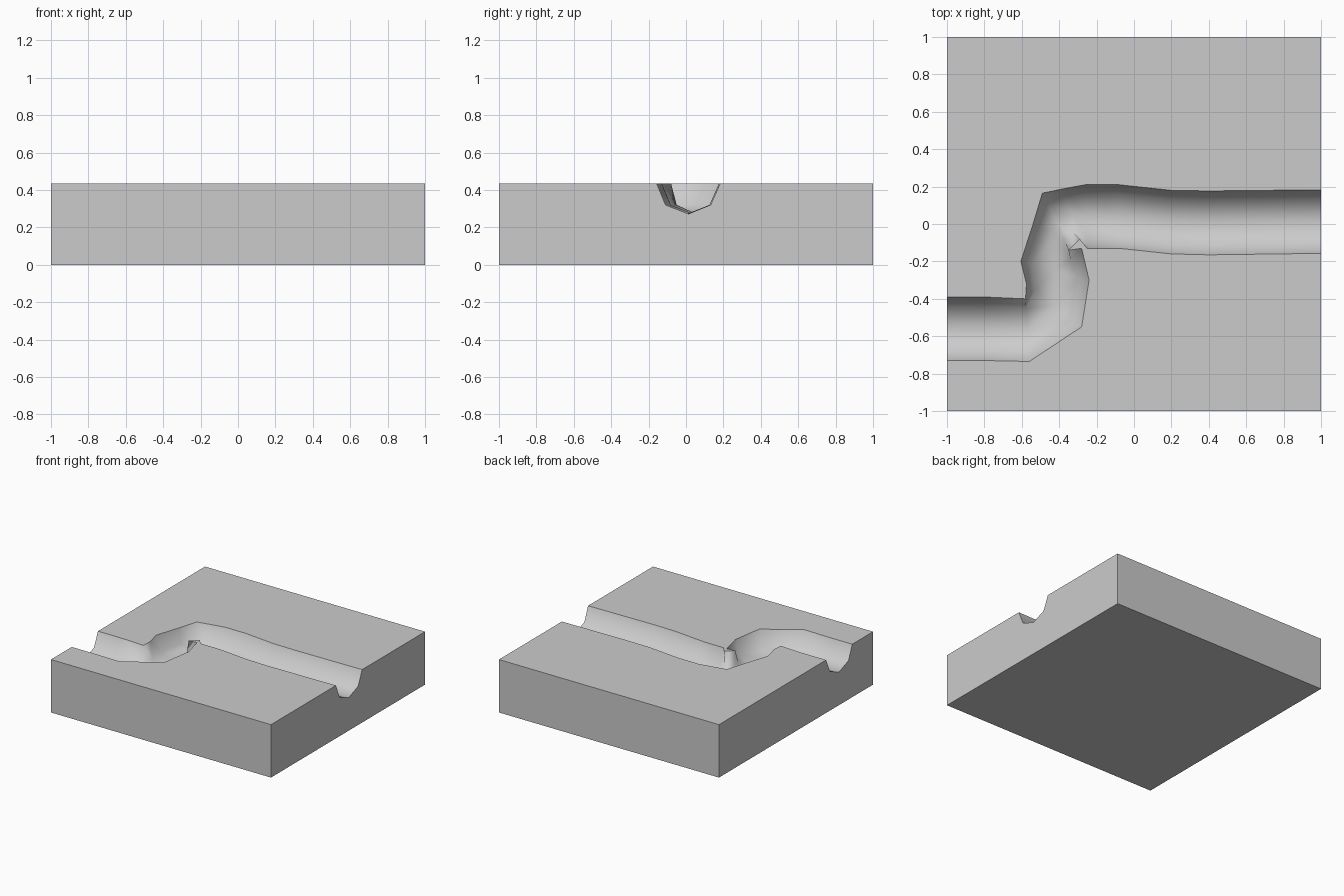
import bpy, bmesh

if "Cube" in bpy.data.objects:
    bpy.data.objects.remove(bpy.data.objects["Cube"])

H, Z_LOW, Z_BED = 0.435, 0.32, 0.272

# Bank pairs along the stream: north rim, south rim, optional south foot at the tight bend
stations = [
    ((-1, -.39), (-1, -.73), None),
    ((-.8, -.39), (-.8, -.73), None),
    ((-.58, -.40), (-.56, -.735), None),
    ((-.575, -.32), (-.28, -.55), None),
    ((-.605, -.20), (-.24, -.30), None),
    ((-.54, 0), (-.28, -.13), (-.34, -.19)),
    ((-.49, .165), (-.35, -.14), (-.365, -.105)),
    ((-.37, .19), (-.29, -.08), (-.32, -.05)),
    ((-.26, .21), (-.25, -.13), (-.25, -.08)),
    ((-.08, .21), (-.08, -.13), None),
    ((.2, .18), (.2, -.16), None),
    ((.4, .177), (.4, -.165), None),
    ((1, .183), (1, -.157), None),
]


def mix(a, b, t):
    return (a[0] + (b[0] - a[0]) * t, a[1] + (b[1] - a[1]) * t)


bm = bmesh.new()


def vert(p, z):
    return bm.verts.new((p[0], p[1], z))


# Cross-sections of the stream bed
rows = []
for n, s, foot in stations:
    rows.append([vert(n, H), vert(mix(n, s, .15), Z_LOW), vert(mix(n, s, .5), Z_BED),
                 vert(foot or mix(n, s, .86), Z_LOW), vert(s, H)])

# Smooth channel surface
channel = []
for a, b in zip(rows, rows[1:]):
    for i in range(4):
        channel.append(bm.faces.new((a[i], a[i + 1], b[i + 1], b[i])))

# Block corners: front left, front right, back right, back left
corners = [(-1, -1), (1, -1), (1, 1), (-1, 1)]
bot = [vert(c, 0) for c in corners]
top = [vert(c, H) for c in corners]

# Top on both sides of the stream, block sides, notched ends and underside
flat = [
    bm.faces.new([r[0] for r in rows] + [top[2], top[3]]),
    bm.faces.new([r[4] for r in reversed(rows)] + [top[0], top[1]]),
    bm.faces.new((bot[0], bot[1], top[1], top[0])),
    bm.faces.new((bot[2], bot[3], top[3], top[2])),
    bm.faces.new([bot[0], top[0]] + rows[0][::-1] + [top[3], bot[3]]),
    bm.faces.new([bot[1], top[1]] + rows[-1][::-1] + [top[2], bot[2]]),
    bm.faces.new(bot),
]
bmesh.ops.recalc_face_normals(bm, faces=bm.faces[:])
for f in channel:
    f.smooth = True
for f in flat:
    for e in f.edges:
        e.smooth = False
bmesh.ops.triangulate(bm, faces=flat)

mesh = bpy.data.meshes.new("stream_tile")
bm.to_mesh(mesh)
bm.free()
bpy.context.collection.objects.link(bpy.data.objects.new("stream_tile", mesh))
